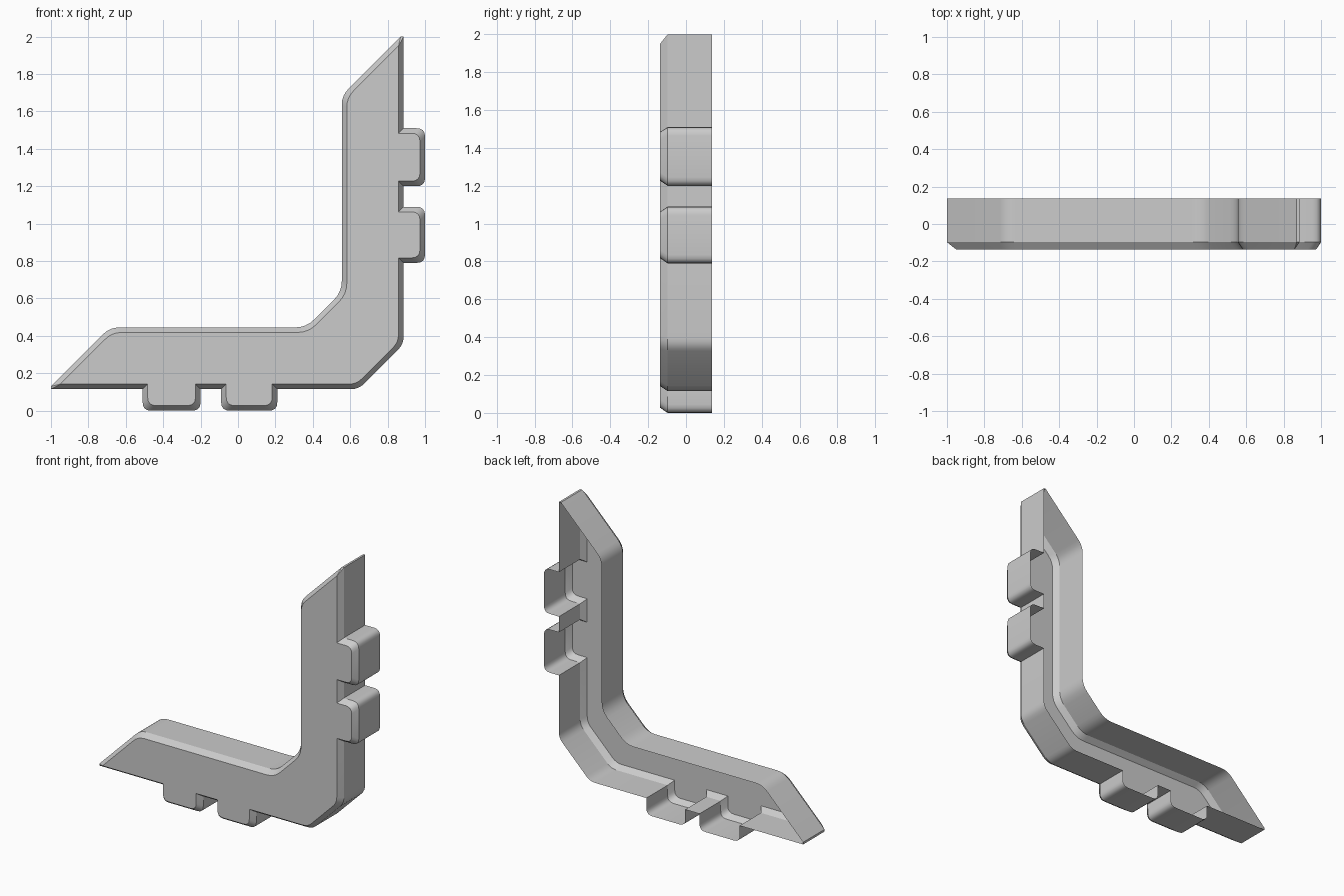
import bpy, bmesh
from mathutils import Vector

if "Cube" in bpy.data.objects:
    bpy.data.objects.remove(bpy.data.objects["Cube"])

BACK, SHOULDER, FRONT, INSET = 0.137, -0.097, -0.137, 0.027

# Lower arm outline: x, z, corner rounding (the upright arm is its diagonal mirror)
arm = [(0.645, 0.115, 0.04)]
for right, left in ((0.21, -0.09), (-0.20, -0.51)):      # two tabs
    arm += [(right, 0.115, 0), (right, 0, 0.045), (left, 0, 0.045), (left, 0.115, 0)]
arm += [(-1, 0.115, 0), (-1, 0.13, 0), (-0.685, 0.445, 0.05), (0.365, 0.445, 0.06)]
outline = arm + [(1 - z, 1 - x, r) for x, z, r in reversed(arm)]
points = [Vector(p[:2]) for p in outline]
rounding = [p[2] for p in outline]
n = len(points)


def inset(pts, dist):
    """Offset every edge inward, ignoring the tiny blunt edges at the tips."""
    lines = []
    for i in range(n):
        d = pts[(i + 1) % n] - pts[i]
        normal = Vector((d.y, -d.x)).normalized()
        lines.append((normal, normal.dot(pts[i]) + dist, d.length > 0.02))
    result = []
    for i in range(n):
        a, b = (i - 1) % n, i
        while not lines[a][2]:
            a = (a - 1) % n
        while not lines[b][2]:
            b = (b + 1) % n
        (n1, d1, _), (n2, d2, _) = lines[a], lines[b]
        det = n1.x * n2.y - n1.y * n2.x
        result.append(Vector(((d1 * n2.y - d2 * n1.y) / det,
                              (n1.x * d2 - n2.x * d1) / det)))
    return result


def rounded(pts, steps=4):
    """Replace marked corners with short curves."""
    result = []
    for i, p in enumerate(pts):
        r = rounding[i]
        if r == 0:
            result.append(p)
            continue
        a = p + (pts[i - 1] - p).normalized() * r
        b = p + (pts[(i + 1) % n] - p).normalized() * r
        for k in range(steps + 1):
            t = k / steps
            result.append(a * (1 - t) ** 2 + p * 2 * t * (1 - t) + b * t * t)
    return result


# Open-backed shell: side walls, bevelled rim and front plate
bm = bmesh.new()
outer, inner = rounded(points), rounded(inset(points, INSET))
rings = [[bm.verts.new((p.x, y, p.y)) for p in loop]
         for loop, y in ((outer, BACK), (outer, SHOULDER), (inner, FRONT))]
m = len(outer)
for r0, r1 in zip(rings, rings[1:]):
    for i in range(m):
        j = (i + 1) % m
        bm.faces.new((r0[i], r0[j], r1[j], r1[i]))
bm.faces.new(rings[-1])
bmesh.ops.remove_doubles(bm, verts=bm.verts[:], dist=0.0001)
bmesh.ops.recalc_face_normals(bm, faces=bm.faces[:])
plate = max(bm.faces, key=lambda f: f.calc_area())
if plate.normal.y > 0:
    bmesh.ops.reverse_faces(bm, faces=bm.faces[:])

mesh = bpy.data.meshes.new("corner_bracket")
bm.to_mesh(mesh)
bm.free()
bracket = bpy.data.objects.new("corner_bracket", mesh)
bpy.context.collection.objects.link(bracket)
bpy.context.view_layer.objects.active = bracket
bracket.select_set(True)
bpy.ops.object.shade_smooth_by_angle(angle=0.5)
